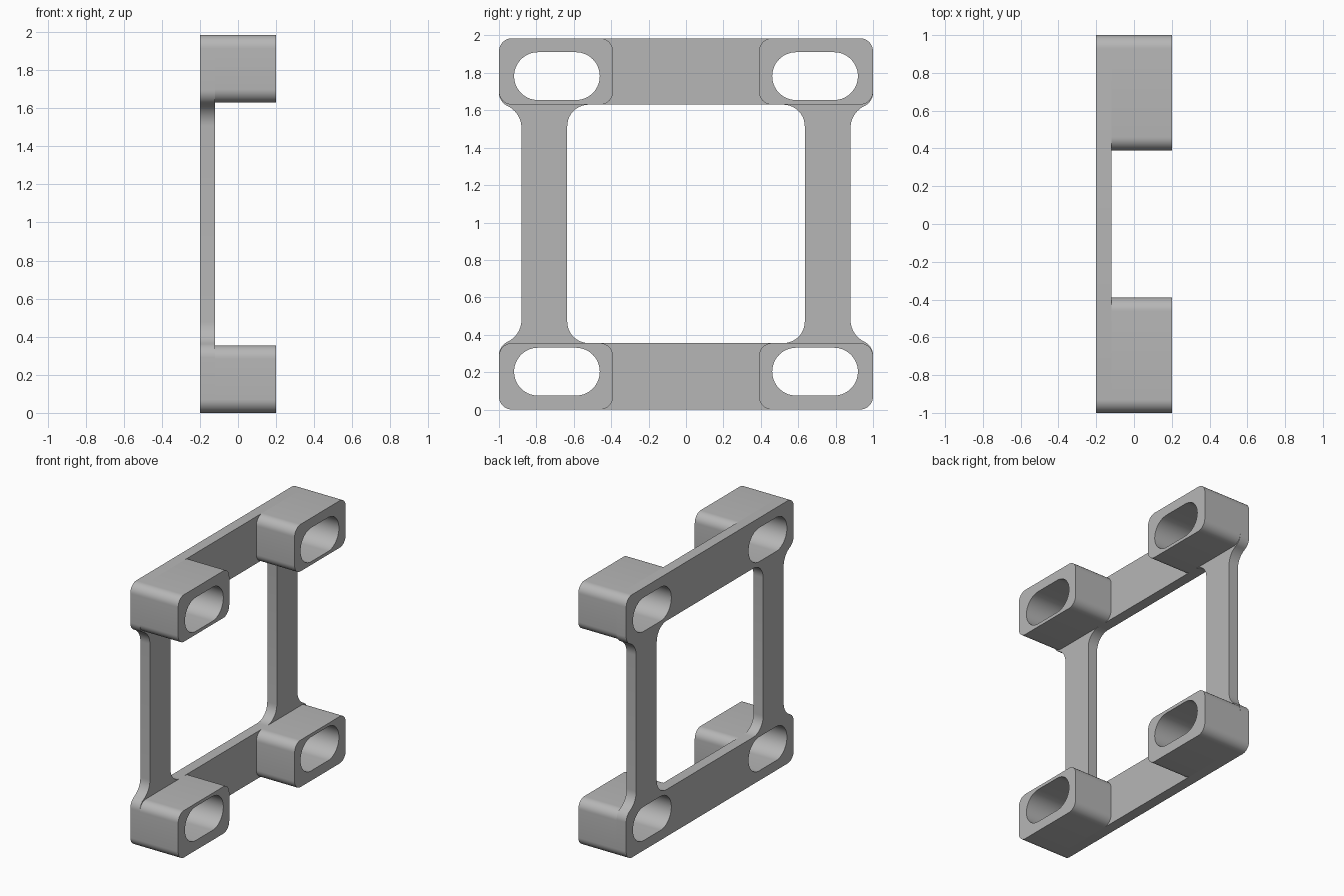
import bpy
import bmesh
from math import sin, cos, radians

if "Cube" in bpy.data.objects:
    bpy.data.objects.remove(bpy.data.objects["Cube"], do_unlink=True)

MID = 0.9925                      # half of the height
BACK, STEP, FRONT = -0.2, -0.12, 0.2

grey = bpy.data.materials.new("plain grey")
grey.use_nodes = True
grey.diffuse_color = (0.47, 0.47, 0.47, 1)
grey.node_tree.nodes["Principled BSDF"].inputs["Base Color"].default_value = grey.diffuse_color


def arc(y, z, r, start, end, steps=10):
    angles = [radians(start + (end - start) * i / steps) for i in range(steps + 1)]
    return [(y + r * cos(a), z + r * sin(a)) for a in angles]


def rounded_box(y, z, half_y, half_z, r, steps=10):
    points = []
    for i, (sy, sz) in enumerate([(1, 1), (-1, 1), (-1, -1), (1, -1)]):
        points += arc(y + sy * (half_y - r), z + sz * (half_z - r), r,
                      i * 90, i * 90 + 90, steps)
    return points


def solid(name, loops, x0, x1, open_back=False):
    """Fill nested outlines in the YZ plane and extrude them along x."""
    bm = bmesh.new()
    edges = []
    for loop in loops:
        verts = [bm.verts.new((x0, y, z)) for y, z in loop]
        edges += [bm.edges.new((v, verts[i - 1])) for i, v in enumerate(verts)]
    bmesh.ops.remove_doubles(bm, verts=bm.verts, dist=0.0005)
    bmesh.ops.triangle_fill(bm, edges=bm.edges[:], use_beauty=True)
    base = bm.faces[:]
    made = bmesh.ops.extrude_face_region(bm, geom=base, use_keep_orig=True)["geom"]
    moved = [g for g in made if isinstance(g, bmesh.types.BMVert)]
    bmesh.ops.translate(bm, verts=moved, vec=(x1 - x0, 0, 0))
    bmesh.ops.recalc_face_normals(bm, faces=bm.faces[:])
    if open_back:
        hidden = [f for f in bm.faces if all(abs(v.co.x - x0) < 1e-5 for v in f.verts)]
        bmesh.ops.delete(bm, geom=hidden, context='FACES_ONLY')
    mesh = bpy.data.meshes.new(name)
    bm.to_mesh(mesh)
    bm.free()
    mesh.materials.append(grey)
    obj = bpy.data.objects.new(name, mesh)
    bpy.context.collection.objects.link(obj)
    bpy.ops.object.select_all(action='DESELECT')
    obj.select_set(True)
    bpy.context.view_layer.objects.active = obj
    bpy.ops.object.shade_smooth_by_angle(angle=radians(35))
    return obj


# Outer outline: one quarter, then mirrored up and across
quarter = (arc(0.93, 0.07, 0.07, -90, 0)
           + arc(0.92, 0.29, 0.08, 0, 65)
           + arc(1.008, 0.4785, 0.128, 245, 180))
side = quarter + [(y, 2 * MID - z) for y, z in reversed(quarter)]
outline = side + [(-y, z) for y, z in reversed(side)]
window = rounded_box(0, MID, 0.635, MID - 0.355, 0.115)

# Four raised bosses with slots running through to the back
slots = []
for level, z_sign in (("lower", -1), ("upper", 1)):
    for end, y_sign in (("front", -1), ("back", 1)):
        y, z = 0.695 * y_sign, MID + z_sign * 0.815
        slot = rounded_box(0.69 * y_sign, MID + z_sign * 0.79, 0.229, 0.128, 0.128, 14)
        slots.append(slot)
        solid(f"{level}_{end}_boss", [rounded_box(y, z, 0.305, 0.1775, 0.07), slot],
              STEP, FRONT, open_back=True)

# Flat frame joining the bosses
solid("frame_plate", [outline, window] + slots, BACK, STEP)
